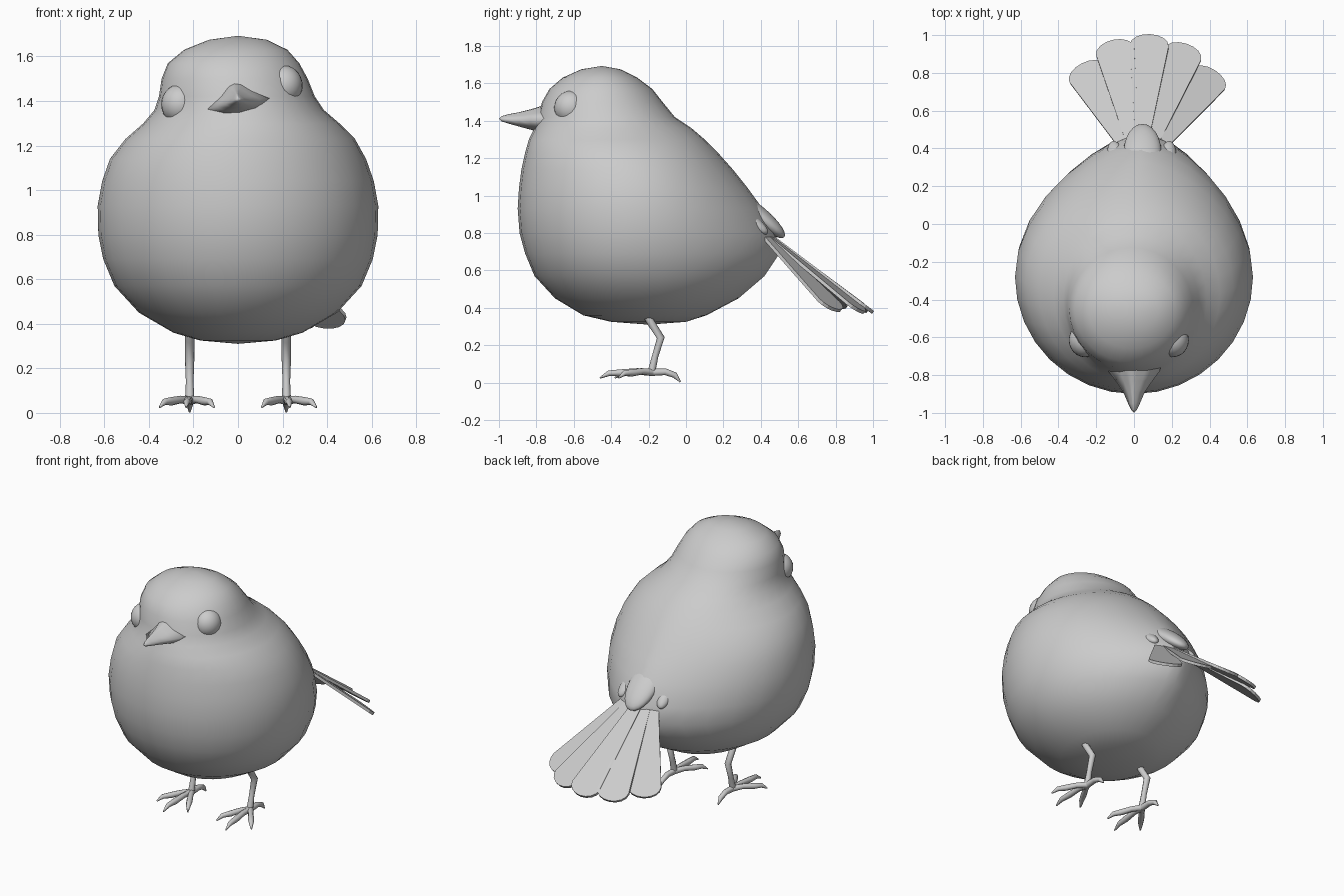
import bpy, bmesh, math
from mathutils import Vector, Matrix

if "Cube" in bpy.data.objects:
    bpy.data.objects.remove(bpy.data.objects["Cube"])


def make(name, bm, smooth=True):
    bmesh.ops.recalc_face_normals(bm, faces=bm.faces)
    for f in bm.faces:
        f.smooth = smooth
    me = bpy.data.meshes.new(name)
    bm.to_mesh(me)
    bm.free()
    ob = bpy.data.objects.new(name, me)
    bpy.context.collection.objects.link(ob)
    return ob


def loft(name, rings, start, end):
    """Skin a list of point rings and close both ends with a pole."""
    bm = bmesh.new()
    rows = [[bm.verts.new(p) for p in r] for r in rings]
    n = len(rows[0])
    for a, b in zip(rows, rows[1:]):
        for i in range(n):
            j = (i + 1) % n
            bm.faces.new((a[i], a[j], b[j], b[i]))
    for pole, row in ((start, rows[0]), (end, rows[-1])):
        v = bm.verts.new(pole)
        for i in range(n):
            bm.faces.new((v, row[i], row[(i + 1) % n]))
    return make(name, bm)


def ellipsoid(name, centre, radii, direction=(0, 1, 0)):
    bm = bmesh.new()
    bmesh.ops.create_uvsphere(bm, u_segments=24, v_segments=14, radius=1)
    rot = Vector(direction).to_track_quat('Y', 'Z').to_matrix().to_4x4()
    bm.transform(Matrix.Translation(centre) @ rot @ Matrix.Diagonal((*radii, 1)))
    return make(name, bm)


def tube(name, pts):
    """Round tube through (x, y, z, radius) points."""
    cu = bpy.data.curves.new(name, 'CURVE')
    cu.dimensions = '3D'
    cu.bevel_depth = 1
    cu.bevel_resolution = 2
    cu.use_fill_caps = True
    sp = cu.splines.new('POLY')
    sp.points.add(len(pts) - 1)
    for p, (x, y, z, r) in zip(sp.points, pts):
        p.co = (x, y, z, 1)
        p.radius = r
    sp.use_smooth = True
    ob = bpy.data.objects.new(name, cu)
    bpy.context.collection.objects.link(ob)
    return ob


# Body and head: height, front y, back y, half width, widest y, x shift, back taper
profile = [
    (0.325, -0.40, 0.00, 0.17, -0.20, 0.00, 1.0),
    (0.36, -0.55, 0.11, 0.29, -0.22, 0.00, 1.0),
    (0.45, -0.70, 0.28, 0.445, -0.24, 0.00, 1.1),
    (0.57, -0.81, 0.42, 0.555, -0.26, 0.00, 1.3),
    (0.69, -0.86, 0.50, 0.605, -0.27, 0.00, 1.5),
    (0.80, -0.89, 0.48, 0.627, -0.27, 0.00, 1.5),
    (0.93, -0.90, 0.41, 0.63, -0.28, 0.00, 1.4),
    (1.04, -0.893, 0.33, 0.61, -0.29, 0.00, 1.3),
    (1.14, -0.88, 0.25, 0.575, -0.31, 0.00, 1.2),
    (1.23, -0.86, 0.17, 0.515, -0.34, 0.01, 1.1),
    (1.30, -0.84, 0.10, 0.44, -0.37, 0.015, 1.0),
    (1.36, -0.81, 0.03, 0.38, -0.40, 0.005, 1.0),
    (1.42, -0.79, -0.06, 0.35, -0.43, -0.005, 1.0),
    (1.50, -0.77, -0.125, 0.328, -0.45, -0.015, 1.0),
    (1.57, -0.73, -0.18, 0.295, -0.45, -0.02, 1.0),
    (1.63, -0.66, -0.26, 0.232, -0.45, -0.01, 1.0),
    (1.675, -0.56, -0.35, 0.13, -0.45, 0.00, 1.0),
]
rings = []
for z, yf, yb, w, yc, xc, q in profile:
    ring = []
    for i in range(32):
        a = 2 * math.pi * i / 32
        c, s = math.cos(a), math.sin(a)
        if s > 0:
            x = math.copysign(abs(c) ** q, c) * w + 0.05 * (q - 1) * 2 * s ** 3
            y = yc + (yb - yc) * s
        else:
            x, y = c * w, yc + (yc - yf) * s
        ring.append((x + xc, y, z))
    rings.append(ring)
loft("body", rings, (0, -0.20, 0.31), (0, -0.45, 1.693))

# Eyes, on a head tilted to one side
ellipsoid("eye_right", (0.205, -0.615, 1.47), (0.085, 0.09, 0.09))
ellipsoid("eye_left", (-0.26, -0.615, 1.385), (0.085, 0.09, 0.09))

# Beak: y, half width, ridge height, corner height, underside height
roll = Matrix.Rotation(math.radians(-10), 3, 'Y')
rings = []
for y, w, top, mid, bot in [(-0.70, 0.16, 1.50, 1.385, 1.33), (-0.78, 0.138, 1.478, 1.388, 1.34),
                            (-0.83, 0.10, 1.462, 1.392, 1.352), (-0.89, 0.058, 1.447, 1.397, 1.368),
                            (-0.95, 0.032, 1.435, 1.402, 1.385), (-0.985, 0.015, 1.425, 1.407, 1.396)]:
    up, dn = top - mid, mid - bot
    sec = [(w, 0), (w * 0.5, up * 0.5), (w * 0.2, up * 0.9), (0, up), (-w * 0.2, up * 0.9),
           (-w * 0.5, up * 0.5), (-w, 0), (-w * 0.6, -dn * 0.75), (0, -dn), (w * 0.6, -dn * 0.75)]
    rings.append([roll @ Vector((x, 0, z)) + Vector((0, y, mid)) for x, z in sec])
loft("beak", rings, (0, -0.70, 1.40), (0, -1.0, 1.41))

# Tail fan: base x and tip of each feather
feathers = [(-0.04, (-0.275, 0.845, 0.40)), (0.0, (-0.11, 0.97, 0.38)), (0.04, (0.085, 1.0, 0.375)),
            (0.085, (0.275, 0.95, 0.375)), (0.13, (0.425, 0.81, 0.385))]
for k, (bx, tip) in enumerate(feathers):
    base, tip = Vector((bx, 0.40, 0.825 - 0.008 * abs(k - 2))), Vector(tip)
    d = (tip - base).normalized()
    side = d.cross(Vector(((k - 2) * 0.16, 0.63, 0.77))).normalized()
    bm = bmesh.new()
    outline = [base - side * 0.03, base + side * 0.03]
    for i in range(9):
        a = math.pi * i / 8
        outline.append(tip - d * (0.075 * (1 - math.sin(a))) + side * (0.103 * math.cos(a)))
    bm.faces.new([bm.verts.new(p) for p in outline])
    ob = make("tail_feather_%d" % (k + 1), bm, False)
    sol = ob.modifiers.new("thickness", 'SOLIDIFY')
    sol.thickness = 0.018
    sol.offset = 0

# Covert feathers over the tail root
ellipsoid("rump_covert", (0.045, 0.38, 0.90), (0.10, 0.19, 0.05), (0, 0.75, -0.62))
ellipsoid("covert_right", (0.17, 0.33, 0.87), (0.05, 0.13, 0.04), (0.15, 0.75, -0.5))
ellipsoid("covert_left", (-0.09, 0.33, 0.87), (0.05, 0.13, 0.04), (-0.15, 0.75, -0.5))

# Legs and feet
for label, s in (("right", 1), ("left", -1)):
    cx = 0.217 * s
    tube("leg_" + label, [(cx, -0.22, 0.38, 0.022), (cx, -0.19, 0.325, 0.021), (cx, -0.135, 0.24, 0.021),
                          (cx, -0.165, 0.14, 0.017), (cx, -0.185, 0.055, 0.021)])
    for toe, dx, dy in (("inner", -0.11 * s, -0.20), ("middle", 0.015 * s, -0.28), ("outer", 0.135 * s, -0.18)):
        path = ((0, 0.055, 0.02), (0.3, 0.06, 0.017), (0.6, 0.052, 0.019), (0.83, 0.05, 0.015), (1, 0.025, 0.004))
        tube("toe_%s_%s" % (toe, label), [(cx + dx * t, -0.18 + dy * t, z, r) for t, z, r in path])
    tube("toe_back_" + label, [(cx, -0.19, 0.055, 0.02), (cx, -0.11, 0.058, 0.018),
                               (cx, -0.06, 0.04, 0.016), (cx, -0.03, 0.004, 0.004)])
